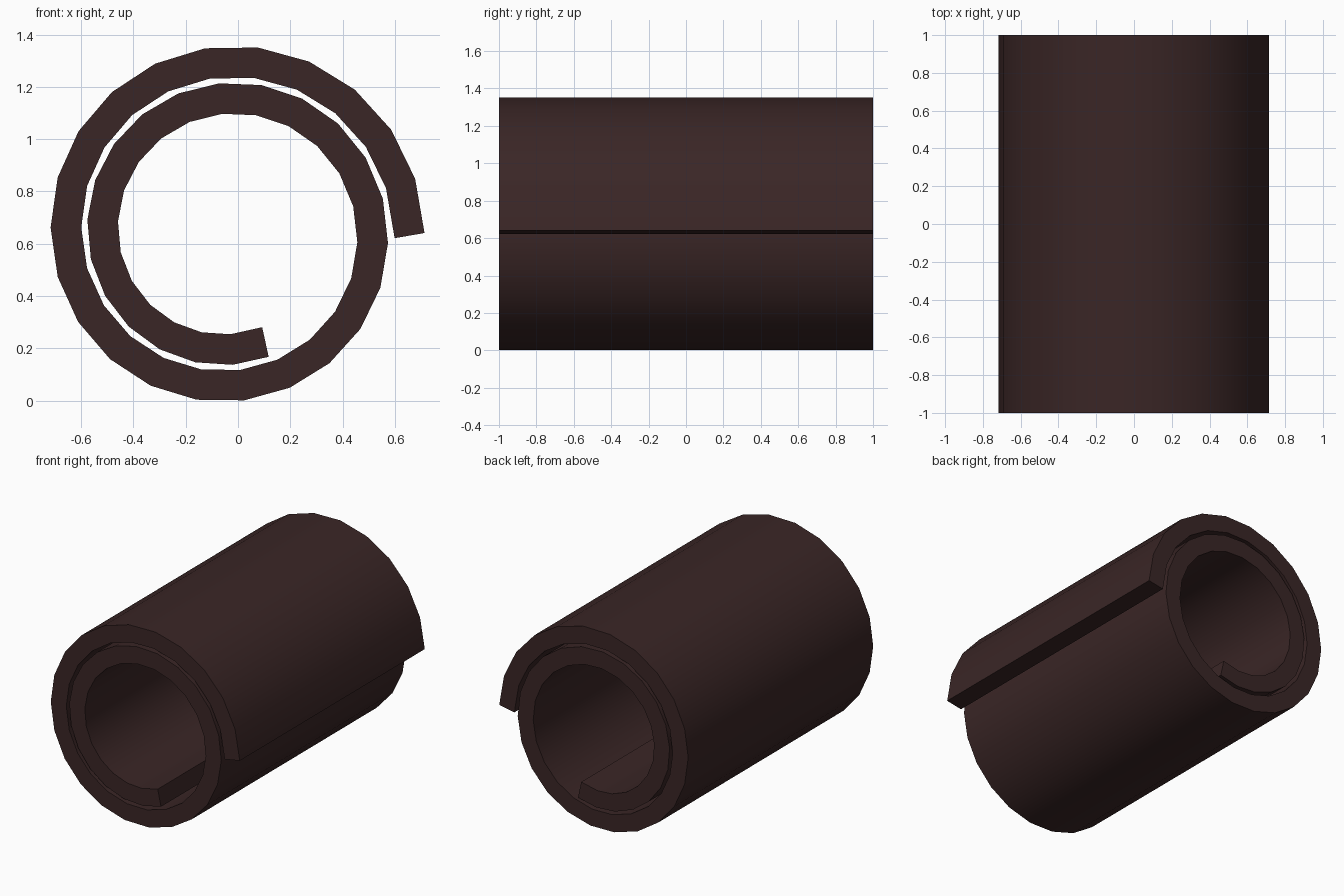
import bpy
import bmesh
import math

if "Cube" in bpy.data.objects:
    bpy.data.objects.remove(bpy.data.objects["Cube"])

# Spiral settings
STEPS = 40
TURNS = 1.8
START_RADIUS = 0.75
RADIUS_STEP = 0.0063
CENTRE_X, CENTRE_Z = -0.0365, 0.641
HALF_LENGTH = 1.0
THICKNESS = 0.116

# Dark brown material
brown = bpy.data.materials.new("dark_brown")
brown.use_nodes = True
colour = (0.042, 0.019, 0.019, 1.0)
brown.diffuse_color = colour
brown.node_tree.nodes["Principled BSDF"].inputs["Base Color"].default_value = colour

# Outer skin of the roll: a spiral strip running front to back
bm = bmesh.new()
rows = []
for i in range(STEPS + 1):
    angle = 2 * math.pi * TURNS * i / STEPS
    radius = START_RADIUS - RADIUS_STEP * i
    x = CENTRE_X + radius * math.cos(angle)
    z = CENTRE_Z + radius * math.sin(angle)
    rows.append([bm.verts.new((x, y, z)) for y in (-HALF_LENGTH, HALF_LENGTH)])
for (a_front, a_back), (b_front, b_back) in zip(rows, rows[1:]):
    bm.faces.new((a_front, a_back, b_back, b_front))

mesh = bpy.data.meshes.new("rolled_sheet")
bm.to_mesh(mesh)
bm.free()
mesh.materials.append(brown)
sheet = bpy.data.objects.new("rolled_sheet", mesh)
bpy.context.collection.objects.link(sheet)

# Thicken inwards, then smooth the curve while keeping the rims sharp
bpy.ops.object.select_all(action="DESELECT")
bpy.context.view_layer.objects.active = sheet
sheet.select_set(True)
solid = sheet.modifiers.new("thickness", "SOLIDIFY")
solid.thickness = THICKNESS
solid.offset = -1
solid.use_even_offset = True
bpy.ops.object.modifier_apply(modifier=solid.name)
bpy.ops.object.shade_smooth_by_angle(angle=math.radians(30))
